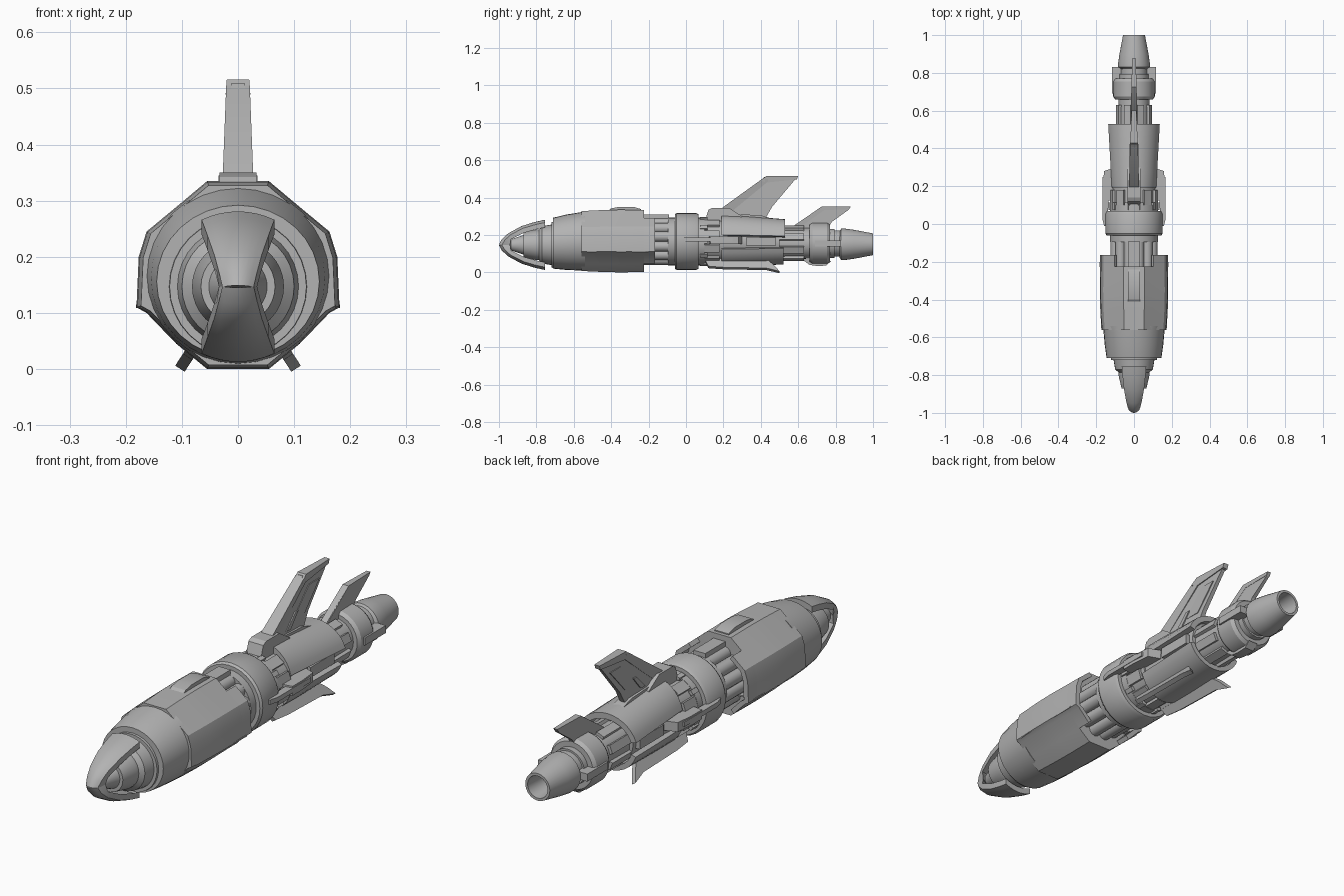
import bpy, bmesh, math
from math import cos, sin, pi, radians

cube = bpy.data.objects.get("Cube")
if cube:
    bpy.data.objects.remove(cube)

grey = bpy.data.materials.new("hull_grey")
grey.use_nodes = True
colour = (0.45, 0.45, 0.45, 1)
grey.diffuse_color = colour
grey.node_tree.nodes["Principled BSDF"].inputs["Base Color"].default_value = colour


def loft(name, rings, angle=32):
    """Skin closed rings of equal length and cap both ends."""
    bm = bmesh.new()
    rows = [[bm.verts.new(p) for p in ring] for ring in rings]
    n = len(rows[0])
    for a, b in zip(rows, rows[1:]):
        for i in range(n):
            j = (i + 1) % n
            bm.faces.new((a[i], a[j], b[j], b[i]))
    bm.faces.new(rows[0])
    bm.faces.new(rows[-1])
    bmesh.ops.remove_doubles(bm, verts=bm.verts, dist=0.00001)
    bmesh.ops.recalc_face_normals(bm, faces=bm.faces)
    mesh = bpy.data.meshes.new(name)
    bm.to_mesh(mesh)
    bm.free()
    mesh.materials.append(grey)
    ob = bpy.data.objects.new(name, mesh)
    bpy.context.collection.objects.link(ob)
    bpy.ops.object.select_all(action='DESELECT')
    ob.select_set(True)
    bpy.context.view_layer.objects.active = ob
    bpy.ops.object.shade_smooth_by_angle(angle=radians(angle))
    return ob


def lathe(name, profile, cz, cx=0, sides=32):
    """Revolve (y, radius) pairs round a lengthwise axis."""
    turn = [2 * pi * i / sides for i in range(sides)]
    return loft(name, [[(cx + r * cos(a), y, cz + r * sin(a)) for a in turn]
                       for y, r in profile])


def shell(name, stations, start, end, cz, thick, steps=14):
    """Curved panel through (y, x radius, z radius) stations."""
    arc = [radians(start + (end - start) * i / steps) for i in range(steps + 1)]
    return loft(name, [
        [(rx * cos(a), y, cz + rz * sin(a)) for a in arc] +
        [((rx - thick) * cos(a), y, cz + (rz - thick) * sin(a)) for a in reversed(arc)]
        for y, rx, rz in stations])


def plate(name, points, widths, angle=90, cz=0):
    """Slab from (y, radius) points standing out at an angle."""
    c, s = cos(radians(angle)), sin(radians(angle))
    if not isinstance(widths, (list, tuple)):
        widths = [widths] * len(points)
    return loft(name, [[(r * c + k * w * s, y, cz + r * s - k * w * c)
                        for (y, r), w in zip(points, widths)] for k in (-1, 1)], 20)


def block(name, y0, y1, r0, r1, half, angle=90, cz=0):
    return plate(name, [(y0, r0), (y1, r0), (y1, r1), (y0, r1)], half, angle, cz)


# Nose: stepped inner cone and the upper and lower guard blades
lathe("nose_cone", [(-.95, .001), (-.935, .03), (-.87, .052), (-.87, .066), (-.8, .082),
                    (-.785, .082), (-.77, .1), (-.72, .108), (-.72, .122), (-.68, .125)], .147)
guard = [(-1, .002, .028, 20), (-.985, .03, .034, 14), (-.95, .062, .042, 8),
         (-.88, .1, .054, 4), (-.81, .122, .061, 2), (-.755, .134, .065, 0)]
for side, label in ((1, "upper"), (-1, "lower")):
    rings = []
    for y, r, w, bend in guard:
        xs = [w * (i / 4 - 1) for i in range(9)]
        inner = max(r - .026, 0)
        shift = .028 if r < .05 else 0
        top = [(x, y + bend * x * x, .147 + side * max(r - 3.5 * x * x, 0)) for x in xs]
        low = [(x, y + shift + bend * x * x, .147 + side * max(inner - 3.5 * x * x, 0))
               for x in reversed(xs)]
        rings.append(top + low)
    loft(label + "_nose_guard", rings)

# Forward hull
for name, stations in (("front_hull", [(-.71, .145, .136, .156), (-.64, .155, .148, .161),
                                       (-.54, .164, .158, .167)]),):
    loft(name, [[(rx * cos(i * pi / 16), y, cz + rz * sin(i * pi / 16)) for i in range(32)]
                for y, rx, rz, cz in stations])

# Faceted cowl with flat top, upright cheeks and flat keel
half = [(.055, .335), (.105, .293), (.163, .245), (.177, .2), (.181, .11),
        (.163, .1), (.11, .045), (.055, 0)]
section = half + [(-x, z) for x, z in reversed(half)]


def scaled(points, y, k):
    return [(x * k, y, .167 + (z - .167) * k) for x, z in points]


loft("main_cowl", [scaled(section, y, k) for y, k in
                   ((-.56, .955), (-.44, .99), (-.35, 1), (-.225, .99))], 25)
for side, label in ((1, "left"), (-1, "right")):
    part = [(side * x, z) for x, z in half[1:7]]
    loft(label + "_cowl_tail", [scaled(part, y, .99) + scaled(part[::-1], y, .87)
                                for y in (-.23, -.165)], 25)
    # Cheek and seam panels
    plate(label + "_cowl_panel", [(-.53, .1), (-.2, .1), (-.2, .182), (-.53, .174)],
          .003, 0 if side > 0 else 180, .112)
plate("cowl_hump", [(-.43, .32), (-.4, .342), (-.36, .35), (-.28, .35),
                    (-.24, .338), (-.24, .32)], .033)

# Pipe bay behind the cowl
lathe("pipe_bay_core", [(-.24, .098), (-.07, .098)], .165)
for i in range(12):
    a = 2 * pi * (i + .5) / 12
    lathe("bay_pipe_%d" % i, [(-.24, .028), (-.07, .028)],
          .165 + .1 * sin(a), .1 * cos(a), 12)
block("pipe_bay_spine", -.23, -.09, .08, .145, .028, 90, .165)

# Middle collar and core
lathe("middle_collar", [(-.095, .128), (-.06, .128), (-.06, .145), (-.05, .152), (.055, .152),
                        (.068, .145), (.068, .128), (.1, .128), (.1, .115), (.2, .115),
                        (.2, .108), (.5, .1)], .165)
for i in range(10):
    a = 18 + 36 * i
    block("core_block_%d" % i, .1, .18, .1, .126, .022, a, .165)
    block("core_clip_%d" % i, .075, .115, .12, .134, .01, a + 18, .165)

# Rear cowl halves
shell("upper_rear_cowl", [(.19, .122, .148), (.27, .127, .145), (.53, .142, .124)],
      16, 164, .16, .025)
shell("lower_rear_cowl", [(.19, .12, .128), (.3, .125, .126), (.52, .132, .118)],
      196, 344, .16, .022)
for side, label in ((1, "left"), (-1, "right")):
    angle = 0 if side > 0 else 180
    # Side pod with a slim forward rail
    plate(label + "_pod", [(.12, .1), (.3, .1), (.28, .158), (.2, .166), (.13, .166)],
          .02, angle, .172)
    plate(label + "_pod_rail", [(-.01, .14), (.25, .13), (.25, .168), (.03, .168),
                                (-.01, .158)], .01, angle, .175)
    block(label + "_rear_vent", .32, .48, .09, .118, .022, angle, .165)
    # Splayed lower fin
    low = -57 if side > 0 else 237
    plate(label + "_lower_fin", [(.1, .11), (.12, .158), (.2, .165), (.43, .17),
                                 (.5, .19), (.47, .15), (.42, .1)], .01, low, .16)

# Main tail fin: root, blade, leading rail, tip and panels
plate("fin_root", [(.1, .27), (.12, .335), (.14, .345), (.23, .345), (.3, .3), (.3, .27)], .035)
plate("fin_saddle", [(.2, .26), (.2, .315), (.4, .305), (.5, .275), (.5, .26)], .024)
plate("main_fin", [(.18, .3), (.22, .345), (.42, .51), (.595, .51), (.46, .35), (.42, .28)],
      [.02, .018, .012, .008, .01, .012])
plate("main_fin_rail", [(.18, .325), (.2, .35), (.415, .505), (.45, .495), (.25, .33)],
      [.027, .027, .021, .016, .018])
plate("main_fin_tip", [(.4, .49), (.43, .516), (.6, .516), (.593, .497), (.43, .48)],
      [.022, .02, .012, .012, .016])
plate("main_fin_panel", [(.35, .35), (.46, .46), (.53, .46), (.43, .35)], .014)
plate("main_fin_inset", [(.3, .32), (.36, .38), (.38, .38), (.33, .32)], .019)

# Tail section
lathe("tail_body", [(.48, .085), (.66, .082), (.66, .1), (.675, .11), (.755, .11), (.77, .1),
                    (.77, .078), (.795, .078), (.795, .07), (.83, .07)], .155)
for i in range(8):
    block("tail_rib_%d" % i, .5, .63, .06, .095, .018, 22.5 + 45 * i, .155)
lathe("nozzle", [(.82, .07), (.83, .084), (.85, .084), (.9, .077), (1, .058), (1, .047),
                 (.9, .04), (.9, .001)], .15)
plate("small_fin", [(.55, .22), (.57, .245), (.72, .348), (.88, .35), (.87, .335),
                    (.78, .27), (.76, .24)], [.014, .014, .012, .007, .007, .009, .01])
plate("small_fin_rail", [(.56, .235), (.725, .352), (.88, .352), (.87, .337), (.74, .333),
                         (.6, .235)], [.017, .014, .009, .009, .012, .014])
plate("tail_skid", [(.62, .07), (.66, .04), (.7, .034), (.75, .036), (.775, .06)], .022)
for angle in (0, 180):
    block("collar_clamp_%d" % angle, .69, .83, .06, .116, .016, angle, .155)
